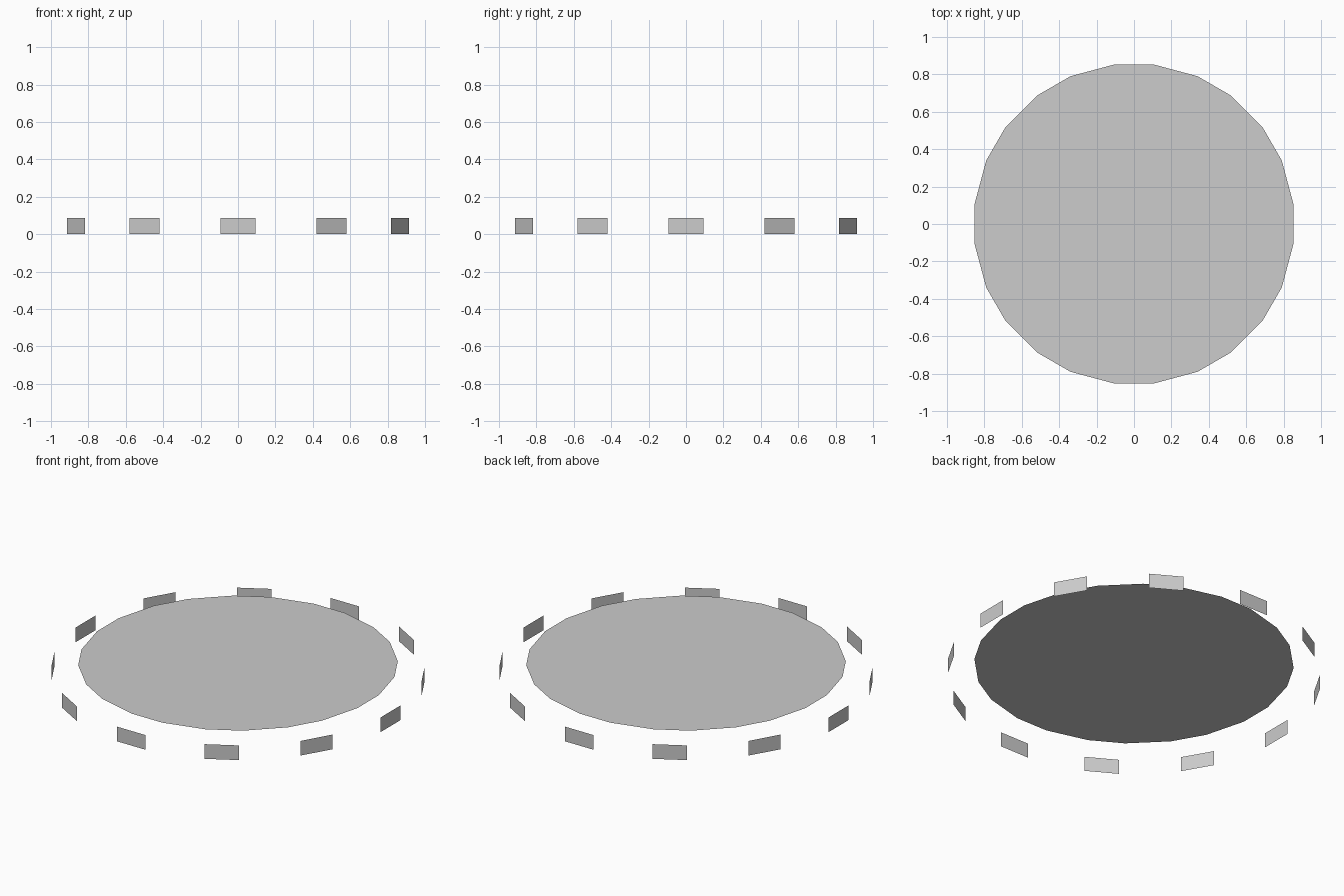
import bpy
import bmesh
from math import radians
from mathutils import Matrix, Vector

cube = bpy.data.objects.get("Cube")
if cube:
    bpy.data.objects.remove(cube)

COUNT = 12            # sides of the ring
PLATE_HALF = 0.094    # half width of each upright plate
PLATE_TOP = 0.087
DISC_HALF = 0.101     # half width of each long disc edge
DISC_APOTHEM = 0.854
DISC_HEIGHT = 0.107

grey = bpy.data.materials.new("light_grey")
grey.use_nodes = True
colour = (0.604, 0.604, 0.604, 1)
grey.diffuse_color = colour
grey.node_tree.nodes["Principled BSDF"].inputs["Base Color"].default_value = colour


def add_face(name, points):
    """Make an object holding one flat polygon."""
    bm = bmesh.new()
    bm.faces.new([bm.verts.new(p) for p in points])
    mesh = bpy.data.meshes.new(name)
    bm.to_mesh(mesh)
    bm.free()
    mesh.materials.append(grey)
    obj = bpy.data.objects.new(name, mesh)
    bpy.context.collection.objects.link(obj)
    return obj


turns = [Matrix.Rotation(radians(360 / COUNT * i), 4, "Z") for i in range(COUNT)]

# Ring of separate upright plates, facing outward
for i, turn in enumerate(turns):
    corners = [(1, -PLATE_HALF, 0), (1, PLATE_HALF, 0),
               (1, PLATE_HALF, PLATE_TOP), (1, -PLATE_HALF, PLATE_TOP)]
    add_face(f"rim_plate_{i + 1}", [turn @ Vector(c) for c in corners])

# Flat top disc with alternating long and short edges
add_face("top_disc", [turn @ Vector((DISC_APOTHEM, side * DISC_HALF, DISC_HEIGHT))
                      for turn in turns for side in (-1, 1)])
